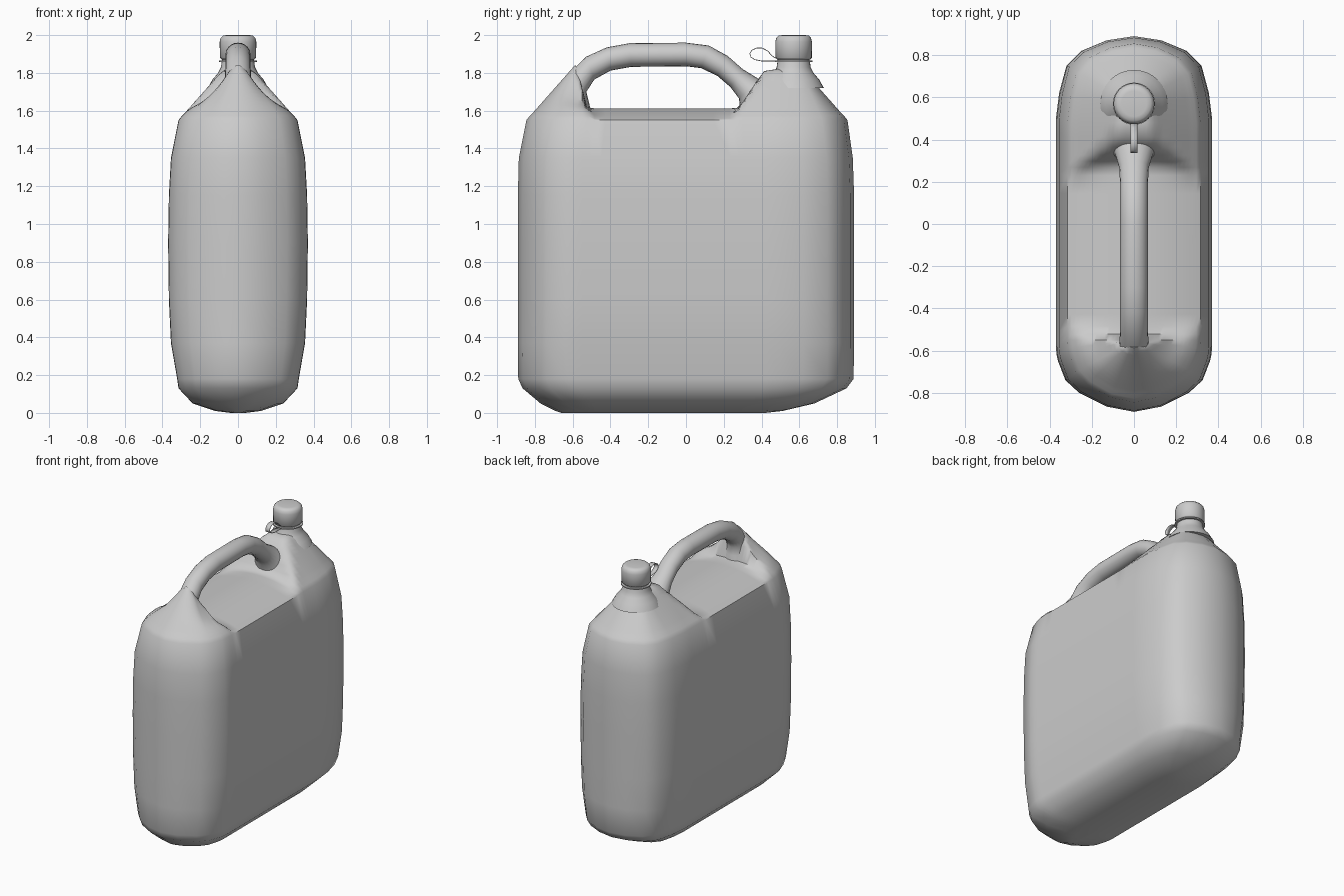
import bpy, bmesh, math

if "Cube" in bpy.data.objects:
    bpy.data.objects.remove(bpy.data.objects["Cube"])


def make_object(name, rings, closed=True, caps=True, angle=50):
    """Skin a list of point rings into a smooth shaded object."""
    bm = bmesh.new()
    vs = [[bm.verts.new(p) for p in r] for r in rings]
    n = len(rings[0])
    for a, b in zip(vs, vs[1:]):
        for i in range(n if closed else n - 1):
            j = (i + 1) % n
            bm.faces.new((a[i], a[j], b[j], b[i]))
    if caps:
        bm.faces.new(vs[0])
        if caps == True:
            bm.faces.new(vs[-1])
    bmesh.ops.remove_doubles(bm, verts=bm.verts, dist=1e-4)
    bmesh.ops.recalc_face_normals(bm, faces=bm.faces)
    me = bpy.data.meshes.new(name)
    bm.to_mesh(me)
    bm.free()
    ob = bpy.data.objects.new(name, me)
    bpy.context.collection.objects.link(ob)
    bpy.ops.object.select_all(action='DESELECT')
    bpy.context.view_layer.objects.active = ob
    ob.select_set(True)
    bpy.ops.object.shade_smooth_by_angle(angle=math.radians(angle))
    return ob


def lathe(name, profile, y, sides=32):
    rings = [[(r * math.cos(2 * math.pi * i / sides),
               y + r * math.sin(2 * math.pi * i / sides), z)
              for i in range(sides)] for r, z in profile]
    return make_object(name, rings)


def smin(a, b, k=0.03):
    h = max(k - abs(a - b), 0) / k
    return min(a, b) - h * h * k / 4


def smax(a, b, k=0.03):
    return -smin(-a, -b, k)


# Body outline seen from above (right half, back to front), then mirrored
half = [(0, .89), (.13, .87), (.25, .82), (.32, .75), (.355, .62), (.37, .5)]
half += [(.37, y) for y in (.43, .38, .34, .31, .28, .24, .15, -.1, -.3,
                            -.45, -.51, -.55, -.58)]
half += [(.367, -.62), (.36, -.65), (.325, -.74), (.26, -.8), (.13, -.865), (0, -.89)]
outline = half + [(-x, y) for x, y in half[-2:0:-1]]


def ring(z, hx, yf, yb):
    return [(x / .37 * hx, y / .89 * (yb if y > 0 else -yf), z) for x, y in outline]


# Body walls: height, half width, front y, back y
levels = [(0, .04, -.66, .42), (.01, .12, -.69, .51), (.05, .24, -.77, .68),
          (.13, .315, -.865, .85), (.18, .322, -.888, .887), (.37, .355, -.89, .89),
          (.6, .366, -.89, .89), (.9, .37, -.89, .89), (1.15, .366, -.89, .89),
          (1.35, .355, -.885, .883), (1.55, .315, -.845, .855)]
rings = [ring(*lv) for lv in levels]

# Shoulders: low shelf blended with the neck mound and the handle ramp
NECK = .57
rim = rings[-1]
STEPS = 16
for s in range(1, STEPS + 1):
    t = s / STEPS
    row = []
    for x0, y0, _ in rim:
        sy = min(max(y0, -.55), NECK)
        x, y = x0 * (1 - t), y0 + (sy - y0) * t
        slope = 1.55 + 1.13 * math.dist((x0, y0), (x, y))
        shelf = min(1.55 + .062 * (1 - (1 - t) ** 2), slope)
        mound = smin(smin(slope, 1.6 + (y - .27) * 1.5), 1.82)
        flare = 1.61 + .28 * max(0, 1 - abs(x) / .3) ** 2
        ramp = smin(smin(slope, flare), 1.6 + (-.52 - y) * 4)
        row.append((x, y, smax(smax(shelf, mound), ramp)))
    rings.append(row)
make_object("body", rings, caps="bottom")

# Handle: outer point, inner point (y, z) and half width of each section
sections = [(-.79, 1.59, -.5, 1.58, .13), (-.72, 1.68, -.515, 1.65, .09),
            (-.62, 1.795, -.528, 1.70, .07), (-.53, 1.885, -.485, 1.765, .066),
            (-.42, 1.935, -.40, 1.812, .066), (-.30, 1.957, -.29, 1.832, .066),
            (0, 1.96, 0, 1.835, .066), (.12, 1.945, .08, 1.825, .066),
            (.22, 1.89, .165, 1.785, .066), (.30, 1.82, .235, 1.725, .07),
            (.39, 1.765, .28, 1.665, .09), (.48, 1.71, .29, 1.59, .13)]
N = 20
make_object("handle", [
    [(w * math.sin(a),
      (yo + yi) / 2 + (yo - yi) / 2 * math.cos(a),
      (zo + zi) / 2 + (zo - zi) / 2 * math.cos(a))
     for a in (2 * math.pi * i / N for i in range(N))]
    for yo, zo, yi, zi, w in sections])

# Neck, strap ring and cap
lathe("neck", [(.16, 1.72), (.135, 1.765), (.105, 1.8), (.09, 1.83), (.083, 1.88)], NECK)
lathe("strap_ring", [(.08, 1.858), (.1, 1.858), (.1, 1.866), (.08, 1.866)], NECK)
lathe("cap", [(.088, 1.872), (.096, 1.88), (.097, 1.965), (.092, 1.985),
              (.08, 1.997), (.06, 2.0)], NECK)

# Looped strap holding the cap
loop = [(.49, 1.861), (.40, 1.861), (.365, 1.868), (.342, 1.882), (.336, 1.902),
        (.348, 1.922), (.375, 1.934), (.405, 1.933), (.435, 1.917),
        (.455, 1.893), (.475, 1.88)]
strap = make_object("cap_strap", [[(-.017, y, z), (.017, y, z)] for y, z in loop],
                    closed=False, caps=False)
strap.modifiers.new("thickness", 'SOLIDIFY').thickness = .004
